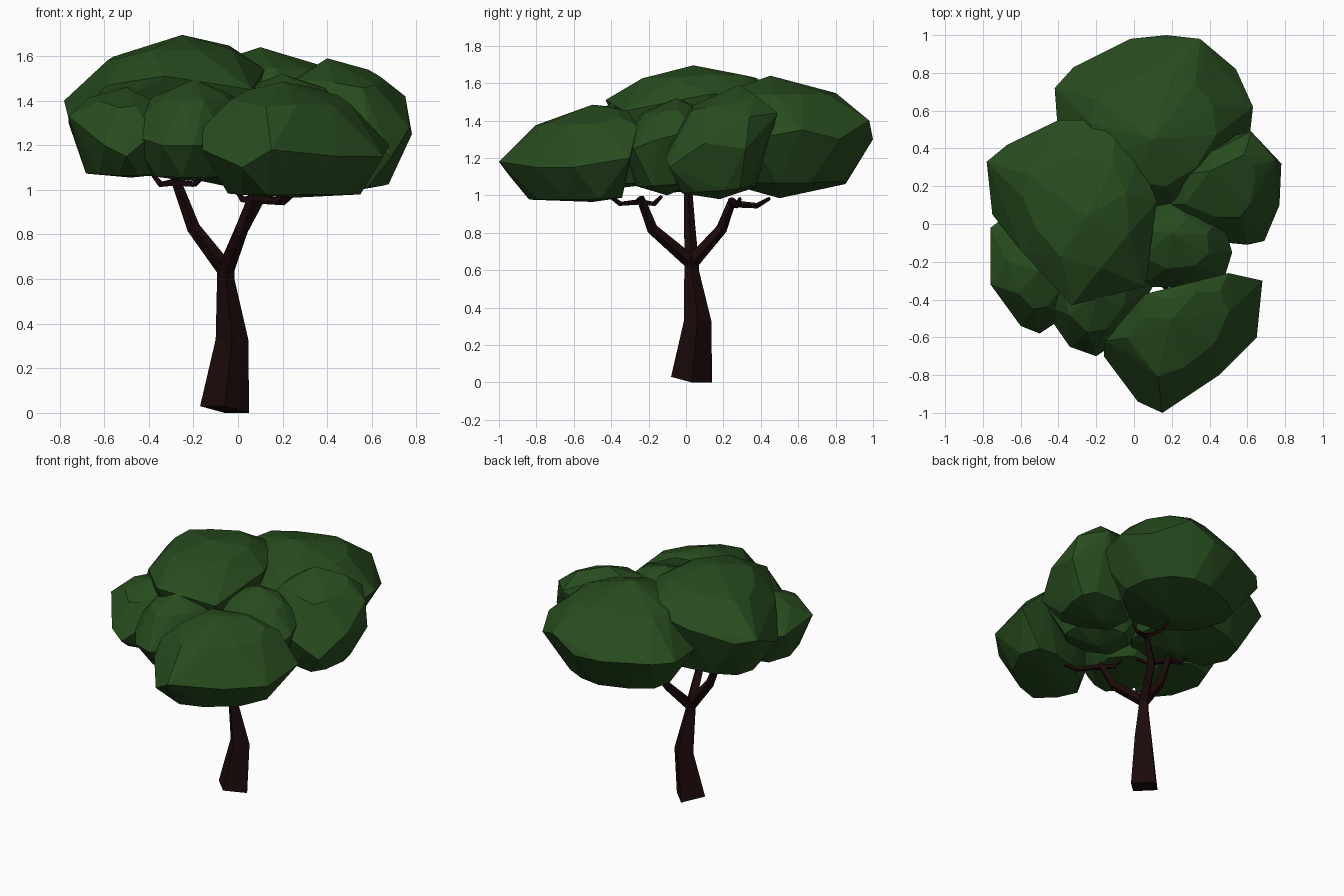
import bpy, bmesh, math
from mathutils import Vector

if "Cube" in bpy.data.objects:
    bpy.data.objects.remove(bpy.data.objects["Cube"])


def material(name, col):
    m = bpy.data.materials.new(name)
    m.diffuse_color = (*col, 1)
    m.use_nodes = True
    m.node_tree.nodes["Principled BSDF"].inputs["Base Color"].default_value = m.diffuse_color
    return m


LEAF = material("leaf_green", (0.021, 0.073, 0.0135))
BARK = material("dark_bark", (0.012, 0.003, 0.003))


def finish(name, bm, mat):
    bmesh.ops.recalc_face_normals(bm, faces=bm.faces[:])
    me = bpy.data.meshes.new(name)
    bm.to_mesh(me)
    bm.free()
    me.materials.append(mat)
    ob = bpy.data.objects.new(name, me)
    bpy.context.collection.objects.link(ob)
    return ob


def clump(name, outline, apex, bottom, low=0.78):
    """Faceted leaf clump: widest outline, an upper and a lower ring, two poles."""
    ring = [Vector(p) for p in outline]
    apex, bottom = Vector(apex), Vector(bottom)
    pts = ring + [apex, bottom]
    for i, p in enumerate(ring):
        mid = (p + ring[(i + 1) % len(ring)]) / 2
        for pole, inward, lift in ((apex, 0.35, 0.68), (bottom, 0.28, low)):
            q = mid.lerp(pole, inward)
            q.z = mid.z + lift * (pole.z - mid.z)
            pts.append(q)
    bm = bmesh.new()
    for p in pts:
        bm.verts.new(p)
    res = bmesh.ops.convex_hull(bm, input=bm.verts[:])
    junk = {v for v in res["geom_interior"] + res["geom_unused"]
            if isinstance(v, bmesh.types.BMVert)}
    bmesh.ops.delete(bm, geom=list(junk), context="VERTS")
    return finish(name, bm, LEAF)


def tube(name, path, radii, base_tilt=0.0):
    """Four-sided tapering limb along a path."""
    path = [Vector(p) for p in path]
    bm = bmesh.new()
    rings = []
    for i, (p, r) in enumerate(zip(path, radii)):
        t = (path[min(i + 1, len(path) - 1)] - path[max(i - 1, 0)]).normalized()
        if base_tilt:
            t = Vector((0, 0, 1))
        rot = Vector((0, 0, 1)).rotation_difference(t)
        ring = []
        for k in range(4):
            a = k * math.pi / 2
            ring.append(bm.verts.new(p + rot @ Vector((r * math.cos(a), r * math.sin(a), 0))))
        rings.append(ring)
    for k in (2, 3):
        rings[0][k].co.z += base_tilt
    for a, b in zip(rings, rings[1:]):
        for k in range(4):
            bm.faces.new((a[k], a[(k + 1) % 4], b[(k + 1) % 4], b[k]))
    bm.faces.new(rings[0])
    bm.faces.new(rings[-1])
    return finish(name, bm, BARK)


# Leaning trunk
tube("trunk", [(-.06, .03, 0), (-.027, .062, .33), (-.055, .03, .6), (-.055, .03, .67)],
     [.11, .073, .039, .04], base_tilt=.03)

# Three main limbs, each with spreading twigs (angle, length)
fork = (-.055, .03, .64)
limbs = [("left", (-.2, .02, .83), (-.285, .01, 1.06), ((150, .11), (-50, .21))),
         ("front", (.015, -.18, .82), (.075, -.245, .99), ((-45, .23), (125, .14))),
         ("back", (.015, .19, .82), (.11, .25, .98), ((95, .2), (15, .15)))]
for name, knee, tip, twigs in limbs:
    tube(name + "_limb", [fork, knee, tip], [.038, .03, .021])
    for n, (deg, length) in enumerate(twigs):
        a = math.radians(deg)
        d = Vector((math.cos(a), math.sin(a), 0)) * length
        s = Vector(tip) - Vector((0, 0, .025))
        tube(f"{name}_twig_{n + 1}",
             [s, s + d * .65 + Vector((0, 0, -.01)), s + d + Vector((0, 0, .03))],
             [.019, .015, .009])

# Leaf clumps of the canopy
clump("crown_clump",
      [(-.78, .33, 1.4), (-.67, .42, 1.38), (-.4, .55, 1.46), (-.1, .55, 1.52),
       (.03, .35, 1.55), (.12, .12, 1.54), (.06, -.33, 1.45), (-.33, -.43, 1.51),
       (-.59, -.15, 1.47), (-.75, .05, 1.28)], (-.25, .04, 1.695), (-.3, .1, 1.05), .85)
clump("back_clump",
      [(-.42, .72, 1.3), (-.32, .83, 1.3), (-.02, .98, 1.3), (.17, 1, 1.3), (.35, .98, 1.4),
       (.54, .82, 1.3), (.63, .62, 1.35), (.6, .35, 1.3), (.3, .08, 1.35), (.1, .05, 1.35),
       (-.2, .15, 1.3), (-.4, .45, 1.3)], (.1, .45, 1.64), (.1, .5, .985), .76)
clump("right_clump",
      [(.78, .32, 1.25), (.77, .1, 1.28), (.69, -.09, 1.15), (.6, -.11, 1.2), (.3, -.08, 1.3),
       (.1, .1, 1.3), (.25, .4, 1.3), (.62, .49, 1.44), (.75, .34, 1.42)],
      (.4, .28, 1.59), (.42, .18, .98), .84)
clump("front_clump",
      [(.15, -1, 1.18), (.02, -.94, 1.1), (-.16, -.7, 1.18), (-.16, -.62, 1.28),
       (.06, -.37, 1.45), (.3, -.31, 1.45), (.5, -.26, 1.37), (.68, -.3, 1.2),
       (.65, -.6, 1.15), (.45, -.8, 1.15)], (.2, -.5, 1.485), (.25, -.5, .965), .93)
clump("left_clump",
      [(-.76, -.02, 1.3), (-.76, -.32, 1.33), (-.6, -.54, 1.2), (-.5, -.58, 1.15),
       (-.38, -.5, 1.25), (-.2, -.2, 1.3), (-.3, .1, 1.3), (-.6, .1, 1.25)],
      (-.5, -.25, 1.46), (-.48, -.2, 1.055), .93)
clump("front_left_clump",
      [(-.5, -.42, 1.25), (-.34, -.65, 1.2), (-.2, -.7, 1.2), (-.05, -.6, 1.2),
       (.1, -.33, 1.28), (.05, -.1, 1.3), (-.2, 0, 1.3), (-.45, -.15, 1.3)],
      (-.2, -.38, 1.5), (-.2, -.35, 1.04), .9)
clump("middle_clump",
      [(.02, -.33, 1.28), (.3, -.34, 1.28), (.48, -.28, 1.25), (.52, -.15, 1.3),
       (.46, .05, 1.35), (.2, .12, 1.4), (-.05, .1, 1.35), (-.1, -.15, 1.3)],
      (.2, -.05, 1.52), (.22, -.1, 1.0), .82)
